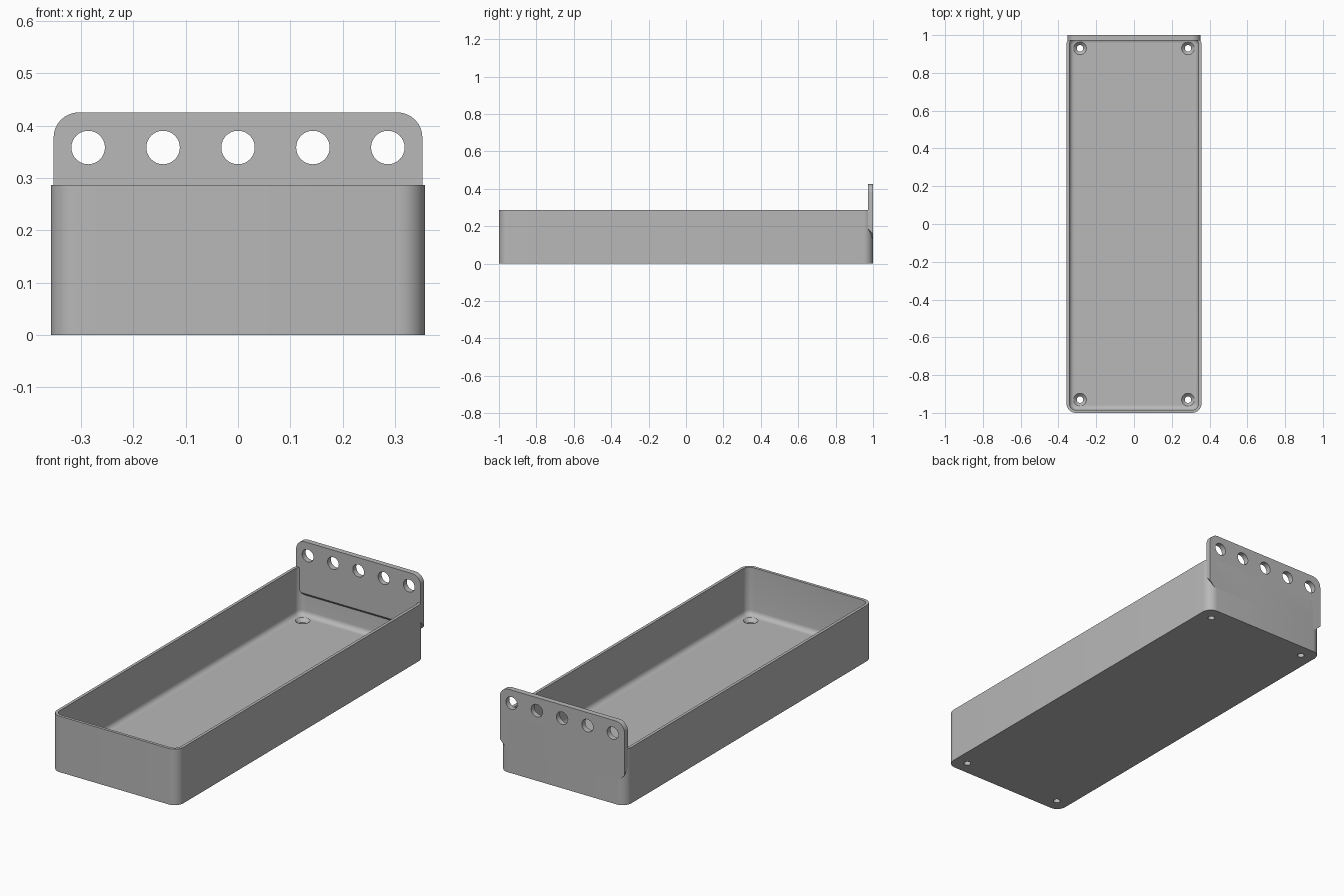
import bpy, bmesh, math
from mathutils import Matrix

if "Cube" in bpy.data.objects:
    bpy.data.objects.remove(bpy.data.objects["Cube"], do_unlink=True)

HALF_X, HALF_Y, HEIGHT = 0.357, 1.0, 0.286
WALL, FLOOR = 0.015, 0.043
PLATE_X, PLATE_Y, PLATE_TOP = 0.352, 0.972, 0.425

grey = bpy.data.materials.new("plain grey")
grey.use_nodes = True
grey.diffuse_color = (0.48, 0.48, 0.48, 1)
grey.node_tree.nodes["Principled BSDF"].inputs["Base Color"].default_value = (0.48, 0.48, 0.48, 1)


def finish(bm, name):
    bmesh.ops.recalc_face_normals(bm, faces=bm.faces[:])
    mesh = bpy.data.meshes.new(name)
    bm.to_mesh(mesh)
    bm.free()
    mesh.materials.append(grey)
    obj = bpy.data.objects.new(name, mesh)
    bpy.context.collection.objects.link(obj)
    return obj


def activate(obj):
    bpy.ops.object.select_all(action="DESELECT")
    obj.select_set(True)
    bpy.context.view_layer.objects.active = obj


def bevel(bm, edges, radius, segments=8):
    bmesh.ops.bevel(bm, geom=edges, offset=radius, segments=segments,
                    profile=0.5, affect="EDGES", clamp_overlap=True)


def rounded_box(name, hx, hy, z0, z1, radius, fillet=0):
    """Box with rounded upright edges and an optional fillet along the bottom."""
    bm = bmesh.new()
    bmesh.ops.create_cube(bm, size=1)
    for v in bm.verts:
        v.co = (v.co.x * 2 * hx, v.co.y * 2 * hy, z0 if v.co.z < 0 else z1)
    bevel(bm, [e for e in bm.edges if abs(e.verts[0].co.z - e.verts[1].co.z) > 0.01], radius)
    if fillet:
        bevel(bm, [e for e in bm.edges if all(abs(v.co.z - z0) < 1e-5 for v in e.verts)], fillet, 5)
    return finish(bm, name)


def cut(obj, cutter):
    cutter.hide_render = True
    mod = obj.modifiers.new("cut", "BOOLEAN")
    mod.operation, mod.solver, mod.object = "DIFFERENCE", "EXACT", cutter
    activate(obj)
    bpy.ops.object.modifier_apply(modifier=mod.name)
    bpy.data.objects.remove(cutter, do_unlink=True)


def add_cone(bm, r1, r2, depth, matrix):
    bmesh.ops.create_cone(bm, cap_ends=True, segments=32, radius1=r1, radius2=r2,
                          depth=depth, matrix=matrix)


# Open tray with a filleted floor
tray = rounded_box("tray", HALF_X, HALF_Y, 0, HEIGHT, 0.05)
cut(tray, rounded_box("cavity_cutter", HALF_X - WALL, HALF_Y - WALL, FLOOR, 0.5, 0.035, 0.025))

# Countersunk screw holes in the four floor corners
for shape in ("shaft", "sink"):
    bm = bmesh.new()
    for sx in (-1, 1):
        for sy in (-1, 1):
            x, y = sx * 0.286, sy * 0.93
            if shape == "shaft":
                add_cone(bm, 0.017, 0.017, 0.2, Matrix.Translation((x, y, 0.03)))
            else:
                add_cone(bm, 0.014, 0.036, 0.022, Matrix.Translation((x, y, FLOOR - 0.009)))
    cut(tray, finish(bm, shape + "_cutter"))

# Raised back plate: rounded top corners, sloping chamfered underside
bm = bmesh.new()
r, chamfer, low = 0.048, 0.028, 0.13
side = [(PLATE_X - chamfer, low), (PLATE_X, low + chamfer)]
for i in range(9):
    a = math.pi / 2 * i / 8
    side.append((PLATE_X - r + r * math.cos(a), PLATE_TOP - r + r * math.sin(a)))
outline = side + [(-x, z) for x, z in reversed(side)]
back = [bm.verts.new((x, HALF_Y, z)) for x, z in outline]
front = [bm.verts.new((x, PLATE_Y, z + (0.03 if z < 0.2 else 0))) for x, z in outline]
bm.faces.new(back)
bm.faces.new(front)
for i in range(len(outline)):
    j = (i + 1) % len(outline)
    bm.faces.new((back[i], back[j], front[j], front[i]))
plate = finish(bm, "back_plate")

# Row of five round holes through the plate
bm = bmesh.new()
for i in range(-2, 3):
    add_cone(bm, 0.032, 0.032, 0.2,
             Matrix.Translation((i * 0.143, 0.985, 0.358)) @ Matrix.Rotation(math.pi / 2, 4, "X"))
cut(plate, finish(bm, "plate_hole_cutter"))

for obj in (tray, plate):
    activate(obj)
    bpy.ops.object.shade_smooth_by_angle(angle=math.radians(30))
